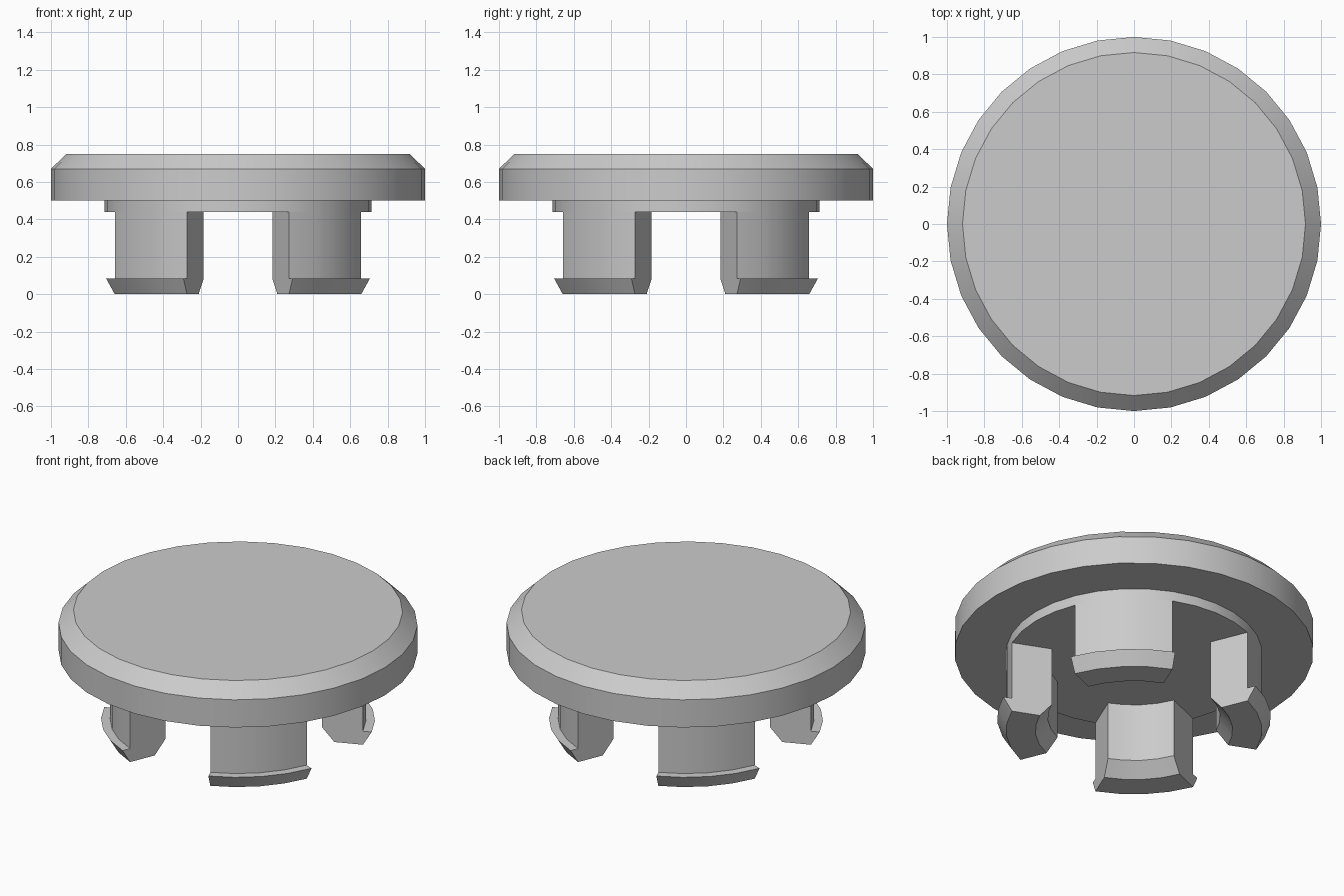
import bpy
import bmesh
import math

SEGMENTS = 32
STEP = 2 * math.pi / SEGMENTS

default_cube = bpy.data.objects.get("Cube")
if default_cube:
    bpy.data.objects.remove(default_cube, do_unlink=True)

# Single plain plastic colour
grey = bpy.data.materials.new("grey_plastic")
grey.use_nodes = True
colour = (0.6, 0.6, 0.6, 1)
grey.diffuse_color = colour
grey.node_tree.nodes["Principled BSDF"].inputs["Base Color"].default_value = colour


def sweep(name, profile, first, count):
    """Revolve an (r, z) profile over count steps, capping open ends."""
    full = count == SEGMENTS
    bm = bmesh.new()
    rings = []
    for i in range(first, first + count + (0 if full else 1)):
        a = i * STEP
        rings.append([bm.verts.new((r * math.cos(a), r * math.sin(a), z))
                      for r, z in profile])
    pairs = list(zip(rings, rings[1:]))
    if full:
        pairs.append((rings[-1], rings[0]))
    for a, b in pairs:
        for j in range(len(profile) - 1):
            bm.faces.new((a[j], b[j], b[j + 1], a[j + 1]))
    if full:
        # Flat lids at the bottom and top
        bm.faces.new([ring[0] for ring in reversed(rings)])
        bm.faces.new([ring[-1] for ring in rings])
    else:
        # Radial side walls
        bm.faces.new(rings[0])
        bm.faces.new(list(reversed(rings[-1])))
    bmesh.ops.recalc_face_normals(bm, faces=bm.faces)
    mesh = bpy.data.meshes.new(name)
    bm.to_mesh(mesh)
    bm.free()
    mesh.materials.append(grey)
    obj = bpy.data.objects.new(name, mesh)
    bpy.context.collection.objects.link(obj)
    bpy.ops.object.select_all(action="DESELECT")
    obj.select_set(True)
    bpy.context.view_layer.objects.active = obj
    bpy.ops.object.shade_smooth_by_angle(angle=math.radians(30))
    return obj


# Chamfered cap with the shallow collar beneath it
sweep("cap", [(0.713, 0.44), (0.713, 0.5), (1, 0.5), (1, 0.67), (0.917, 0.75)],
      0, SEGMENTS)

# Four snap legs with barbed feet, joined to the collar at their open tops
leg_profile = [(0.48, 0.44), (0.48, 0.083), (0.55, 0), (0.713, 0),
               (0.763, 0.083), (0.713, 0.083), (0.713, 0.44)]
for i, name in enumerate(("back_left", "back_right", "front_right", "front_left")):
    sweep(name + "_leg", leg_profile, 2 + 8 * i, 4)
